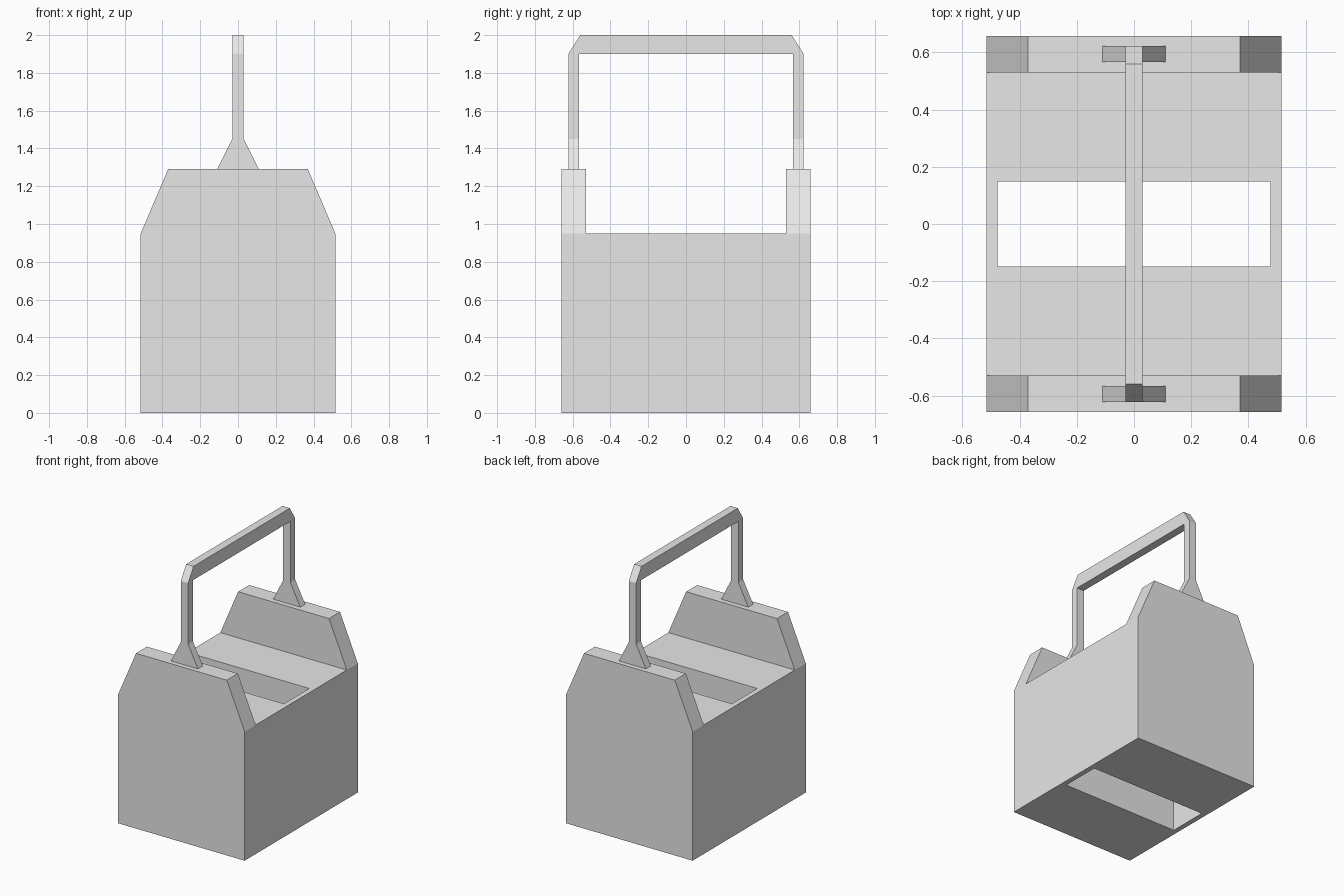
import bpy, bmesh
from mathutils import Vector

default = bpy.data.objects.get("Cube")
if default:
    bpy.data.objects.remove(default, do_unlink=True)

# Single light grey material
grey = bpy.data.materials.new("light_grey")
grey.use_nodes = True
grey.diffuse_color = (0.8, 0.8, 0.8, 1)
grey.node_tree.nodes["Principled BSDF"].inputs["Base Color"].default_value = (0.8, 0.8, 0.8, 1)


def prism(points, half_depth, axis):
    """Extrude a profile along x (points are y, z) or y (points are x, z)."""
    bm = bmesh.new()
    if axis == "x":
        verts = [bm.verts.new((-half_depth, a, z)) for a, z in points]
        shift = Vector((2 * half_depth, 0, 0))
    else:
        verts = [bm.verts.new((a, -half_depth, z)) for a, z in points]
        shift = Vector((0, 2 * half_depth, 0))
    face = bm.faces.new(verts)
    result = bmesh.ops.extrude_face_region(bm, geom=[face], use_keep_orig=True)
    moved = [v for v in result["geom"] if isinstance(v, bmesh.types.BMVert)]
    bmesh.ops.translate(bm, verts=moved, vec=shift)
    bmesh.ops.recalc_face_normals(bm, faces=bm.faces)
    return bm


def make_object(name, bm):
    mesh = bpy.data.meshes.new(name)
    bm.to_mesh(mesh)
    bm.free()
    mesh.materials.append(grey)
    obj = bpy.data.objects.new(name, mesh)
    bpy.context.collection.objects.link(obj)
    return obj


def mirrored(half):
    return half + [(-a, z) for a, z in reversed(half)]


def box(name, half_x, half_y, low, high):
    return make_object(name, prism(mirrored([(half_x, low), (half_x, high)]), half_y, "y"))


# Body with tapered end panels
RIM, PANEL_TOP = 0.95, 1.29
body = make_object("body", prism(mirrored([(0.515, 0), (0.515, RIM), (0.37, PANEL_TOP)]), 0.658, "y"))

# Cut the space between the end panels and the slot through the body
for cutter in (box("gap_cutter", 0.8, 0.53, RIM, 1.6),
               box("slot_cutter", 0.477, 0.148, -0.2, 1.2)):
    mod = body.modifiers.new("cut", "BOOLEAN")
    mod.operation = "DIFFERENCE"
    mod.solver = "EXACT"
    mod.object = cutter
    bpy.context.view_layer.objects.active = body
    bpy.ops.object.modifier_apply(modifier=mod.name)
    cutter.hide_render = True
    bpy.data.objects.remove(cutter, do_unlink=True)

# Arched carrying handle with chamfered shoulders
outer = [(0.623, PANEL_TOP), (0.623, 1.9), (0.56, 2.0)]
inner = [(-0.567, PANEL_TOP), (-0.567, 1.9)]
bm = prism(mirrored(outer) + mirrored(inner), 0.03, "x")

# Flare the feet of the handle
bmesh.ops.bisect_plane(bm, geom=bm.verts[:] + bm.edges[:] + bm.faces[:],
                       plane_co=(0, 0, 1.45), plane_no=(0, 0, 1))
for v in bm.verts:
    if v.co.z < PANEL_TOP + 0.01:
        v.co.x = 0.11 if v.co.x > 0 else -0.11
make_object("handle", bm)
